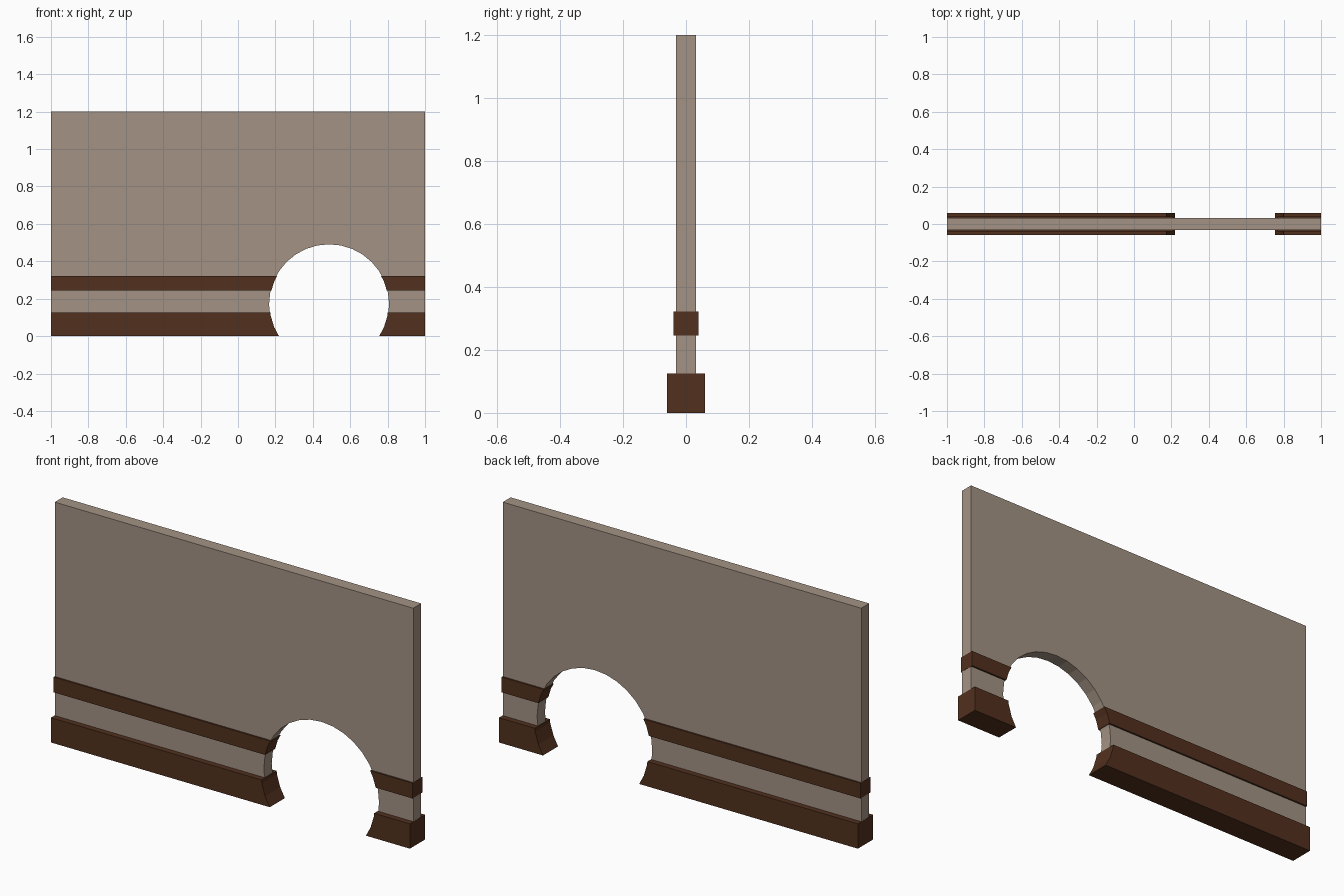
import bpy
from math import pi

if "Cube" in bpy.data.objects:
    bpy.data.objects.remove(bpy.data.objects["Cube"])

HOLE_X, HOLE_Z, SIDES = 0.487, 0.17, 32


def material(name, rgb):
    m = bpy.data.materials.new(name)
    m.diffuse_color = (*rgb, 1)
    m.use_nodes = True
    m.node_tree.nodes["Principled BSDF"].inputs["Base Color"].default_value = m.diffuse_color
    return m


plaster = material("plaster", (0.37, 0.29, 0.23))
wood = material("dark_wood", (0.085, 0.03, 0.013))


def hole_cutter(name, radius):
    bpy.ops.mesh.primitive_cylinder_add(
        vertices=SIDES, radius=radius, depth=0.5,
        location=(HOLE_X, 0, HOLE_Z), rotation=(pi / 2, 0, 0))
    ob = bpy.context.object
    ob.name = name
    ob.hide_render = True
    ob.hide_set(True)
    return ob


def slab(name, length, depth, z0, z1, mat, cutter):
    """Box spanning the wall with the round opening cut through it."""
    bpy.ops.mesh.primitive_cube_add(size=1, location=(0, 0, (z0 + z1) / 2))
    ob = bpy.context.object
    ob.name = name
    ob.scale = (length, depth, z1 - z0)
    bpy.ops.object.transform_apply(location=False, rotation=False, scale=True)
    ob.data.materials.append(mat)
    cut = ob.modifiers.new("opening", 'BOOLEAN')
    cut.operation = 'DIFFERENCE'
    cut.solver = 'EXACT'
    cut.object = cutter
    bpy.context.view_layer.objects.active = ob
    bpy.ops.object.modifier_apply(modifier=cut.name)
    return ob


# Slightly tighter opening for the wood, so it covers the wall edge
wall_cutter = hole_cutter("wall_opening_cutter", 0.321)
trim_cutter = hole_cutter("trim_opening_cutter", 0.318)

# Wall panel
slab("wall", 1.998, 0.063, 0.002, 1.2, plaster, wall_cutter)

# Skirting board and rail, both running through the wall
slab("skirting_board", 2.0, 0.12, 0, 0.125, wood, trim_cutter)
slab("rail", 2.0, 0.08, 0.245, 0.322, wood, trim_cutter)

# Remove the helpers
for c in (wall_cutter, trim_cutter):
    bpy.data.objects.remove(c, do_unlink=True)
